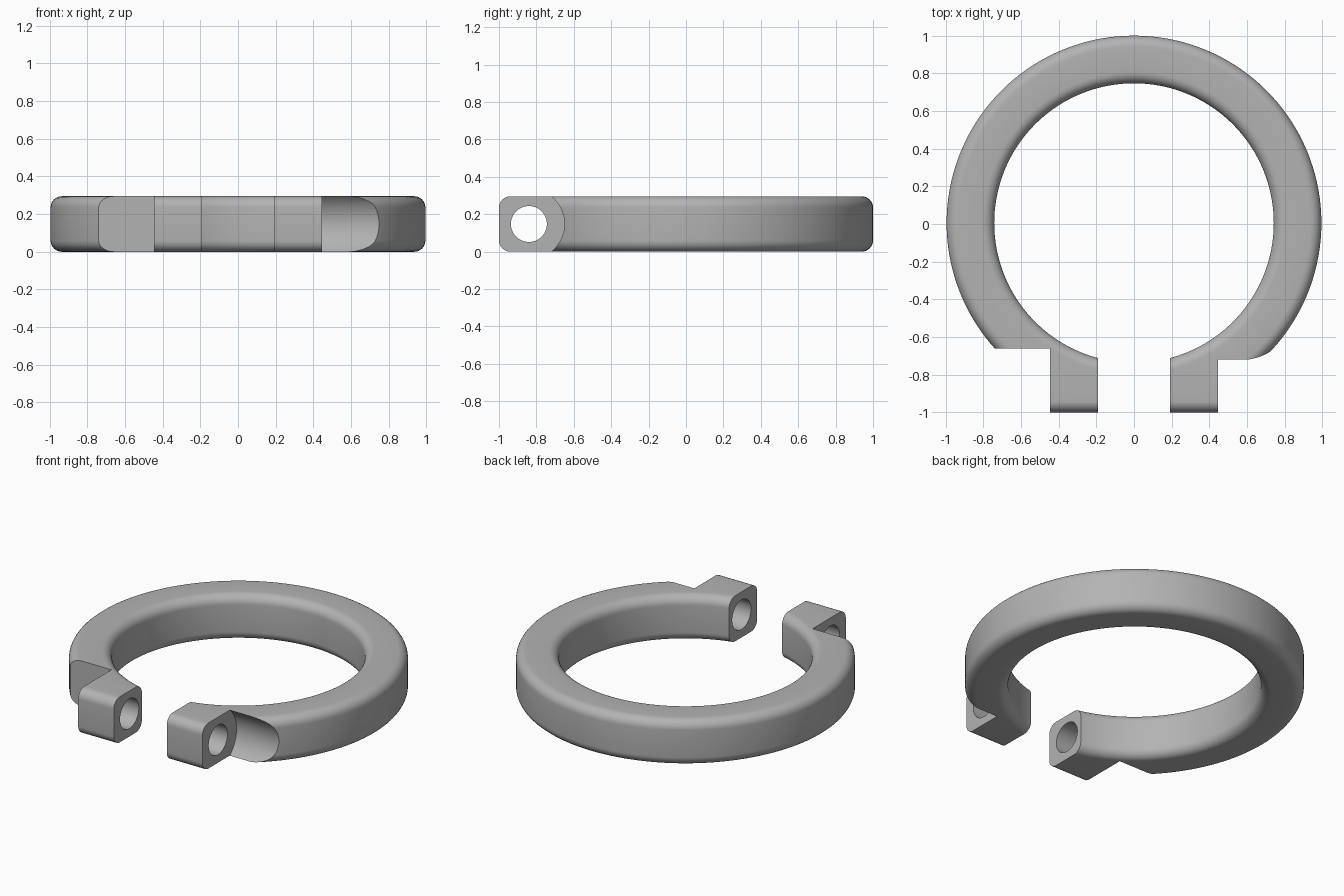
import bpy, bmesh, math
from mathutils import Vector, Matrix

cube = bpy.data.objects.get("Cube")
if cube:
    bpy.data.objects.remove(cube)

H, FILLET = 0.295, 0.06          # thickness and edge rounding
R_OUT, R_IN, RING_Y = 0.995, 0.742, 0.005
GAP, LUG = 0.19, 0.445           # inner and outer x of each lug
BORE_Y, BORE_Z = -0.84, H / 2

grey = bpy.data.materials.new("grey_metal")
grey.use_nodes = True
colour = (0.45, 0.45, 0.45, 1)
grey.diffuse_color = colour
grey.node_tree.nodes["Principled BSDF"].inputs["Base Color"].default_value = colour


def finish(name, bm, helper=False):
    bmesh.ops.recalc_face_normals(bm, faces=bm.faces)
    mesh = bpy.data.meshes.new(name)
    bm.to_mesh(mesh)
    bm.free()
    mesh.materials.append(grey)
    obj = bpy.data.objects.new(name, mesh)
    bpy.context.collection.objects.link(obj)
    obj.hide_render = helper
    return obj


def rounded(a0, a1, corners, steps=8):
    """Rectangle a0..a1 by 0..H; the listed corners are filleted."""
    pts = []
    for i, (a, z) in enumerate([(a0, 0), (a1, 0), (a1, H), (a0, H)]):
        if i not in corners:
            pts.append((a, z))
            continue
        ca = a + (FILLET if a == a0 else -FILLET)
        cz = z + (FILLET if z == 0 else -FILLET)
        for k in range(steps + 1):
            t = math.pi + (i + k / steps) * math.pi / 2
            pts.append((ca + FILLET * math.cos(t), cz + FILLET * math.sin(t)))
    return pts


def box(name, lo, hi):
    bm = bmesh.new()
    lo, hi = Vector(lo), Vector(hi)
    bmesh.ops.create_cube(bm, size=1, matrix=Matrix.Translation((lo + hi) / 2)
                          @ Matrix.Diagonal((*(hi - lo), 1)))
    return finish(name, bm, True)


def rod(name, radius, x0, x1):
    bm = bmesh.new()
    place = Matrix.Translation(((x0 + x1) / 2, BORE_Y, BORE_Z))
    bmesh.ops.create_cone(bm, cap_ends=True, segments=64, radius1=radius, radius2=radius,
                          depth=x1 - x0, matrix=place @ Matrix.Rotation(math.pi / 2, 4, 'Y'))
    return finish(name, bm, True)


def lug(name, x0, x1):
    bm = bmesh.new()
    face = bm.faces.new([bm.verts.new((x0, y, z)) for y, z in rounded(-1, -0.81, (0, 3))])
    out = bmesh.ops.extrude_face_region(bm, geom=[face])["geom"]
    bmesh.ops.translate(bm, vec=(x1 - x0, 0, 0),
                        verts=[v for v in out if isinstance(v, bmesh.types.BMVert)])
    return finish(name, bm, True)


# Ring: filleted section swept round
bm = bmesh.new()
verts = [bm.verts.new((r, RING_Y, z)) for r, z in rounded(R_IN, R_OUT, (0, 1, 2, 3))]
edges = [bm.edges.new((v, verts[i - 1])) for i, v in enumerate(verts)]
bmesh.ops.spin(bm, geom=verts + edges, cent=(0, RING_Y, 0), axis=(0, 0, 1),
               angle=math.tau, steps=144, use_merge=True)
bmesh.ops.remove_doubles(bm, verts=bm.verts, dist=1e-5)
clamp = finish("clamp_ring", bm)

# Split, bolt seats, lugs and bolt hole, applied in order
steps = [
    (box("gap_cutter", (-GAP, -1.2, -0.2), (GAP, -0.3, 0.5)), 'DIFFERENCE'),
    (box("flat_seat_cutter", (-1.2, -1.2, -0.2), (-LUG, -0.66, 0.5)), 'DIFFERENCE'),
    (rod("round_seat_cutter", 0.19, LUG, 1.3), 'DIFFERENCE'),
    (lug("left_lug", GAP, LUG), 'UNION'),
    (lug("right_lug", -LUG, -GAP), 'UNION'),
    (rod("bolt_hole_cutter", 0.096, -0.6, 0.6), 'DIFFERENCE'),
]
for tool, operation in steps:
    mod = clamp.modifiers.new(tool.name, 'BOOLEAN')
    mod.object, mod.operation, mod.solver = tool, operation, 'EXACT'

# Bake the cuts, drop the helpers, smooth the curved faces
bpy.context.view_layer.update()
baked = bpy.data.meshes.new_from_object(clamp.evaluated_get(bpy.context.evaluated_depsgraph_get()))
clamp.modifiers.clear()
clamp.data = baked
for tool, _ in steps:
    bpy.data.objects.remove(tool)
bpy.ops.object.select_all(action='DESELECT')
clamp.select_set(True)
bpy.context.view_layer.objects.active = clamp
bpy.ops.object.shade_smooth_by_angle(angle=math.radians(30))
